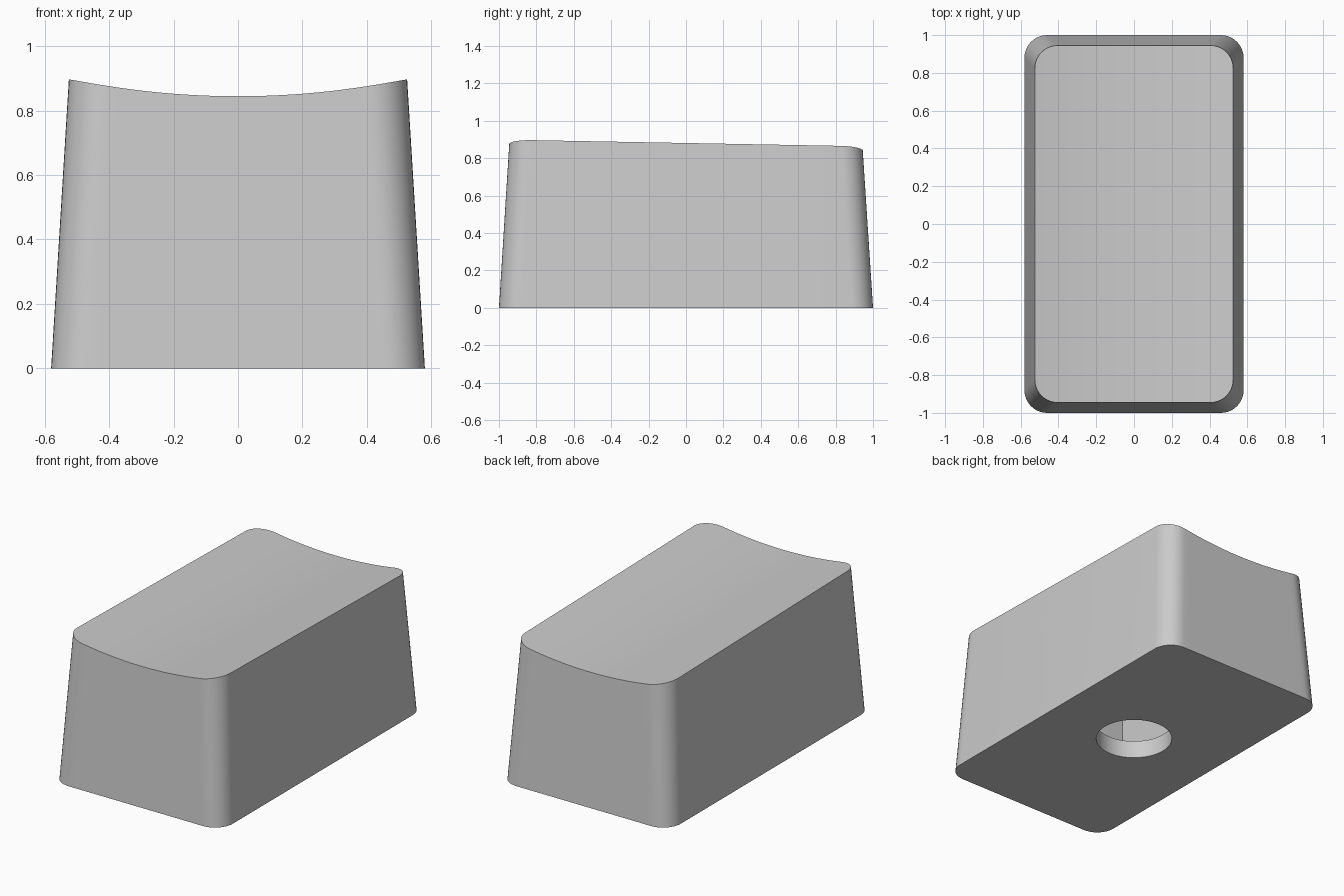
import bpy, bmesh, math

if "Cube" in bpy.data.objects:
    bpy.data.objects.remove(bpy.data.objects["Cube"], do_unlink=True)

# Material
grey = bpy.data.materials.new("light grey plastic")
grey.use_nodes = True
colour = (0.6, 0.6, 0.6, 1)
grey.diffuse_color = colour
grey.node_tree.nodes["Principled BSDF"].inputs["Base Color"].default_value = colour

CORNER, ARC_STEPS, DISH_STEPS = 0.12, 10, 20
DISH_RADIUS, TOP_Z, TILT, TAPER = 2.58, 0.827, 0.0185, 0.055


def columns(hx, hy):
    """Half outline of a rounded rectangle, as (x, y) with y > 0, left to right."""
    cx, cy = hx - CORNER, hy - CORNER
    arc = [(cx + CORNER * math.sin(a), cy + CORNER * math.cos(a))
           for a in (math.pi / 2 * i / ARC_STEPS for i in range(ARC_STEPS + 1))]
    left = [(-x, y) for x, y in reversed(arc)]
    middle = [(cx * (2 * i / DISH_STEPS - 1), hy) for i in range(1, DISH_STEPS)]
    return left + middle + arc


def dish_z(x, y):
    """Height of the tilted, scooped top."""
    return TOP_Z + DISH_RADIUS - math.sqrt(DISH_RADIUS ** 2 - x * x) - TILT * y


# Tapered body with scooped top, built from front-to-back strips
bm = bmesh.new()
base = columns(0.58, 1.0)
rim = columns(0.58 - TAPER, 1.0 - TAPER)
low, high = [], []
for side in (-1, 1):
    low.append([bm.verts.new((x, side * y, 0)) for x, y in base])
    high.append([bm.verts.new((x, side * y, dish_z(x, side * y))) for x, y in rim])
n = len(base)
for i in range(n - 1):
    bm.faces.new((high[0][i], high[0][i + 1], high[1][i + 1], high[1][i]))
    for s in (0, 1):
        bm.faces.new((low[s][i], low[s][i + 1], high[s][i + 1], high[s][i]))
for i in (0, n - 1):
    bm.faces.new((low[0][i], low[1][i], high[1][i], high[0][i]))
bm.faces.new(low[0] + low[1][::-1])
bmesh.ops.recalc_face_normals(bm, faces=bm.faces)
mesh = bpy.data.meshes.new("cap_body")
bm.to_mesh(mesh)
bm.free()
body = bpy.data.objects.new("cap_body", mesh)
bpy.context.collection.objects.link(body)
mesh.materials.append(grey)

# Inner cavity and the round opening underneath
bpy.ops.mesh.primitive_cube_add(size=1, location=(0, 0, 0.41))
cavity = bpy.context.object
cavity.name = "cavity_cutter"
cavity.scale = (0.8, 1.16, 0.6)
bpy.ops.mesh.primitive_cylinder_add(vertices=64, radius=0.22, depth=0.4, location=(0, 0, 0))
opening = bpy.context.object
opening.name = "opening_cutter"

bpy.ops.object.select_all(action='DESELECT')
body.select_set(True)
bpy.context.view_layer.objects.active = body
for cutter in (cavity, opening):
    cutter.hide_render = True
    cutter.data.materials.append(grey)
    cut = body.modifiers.new(cutter.name, 'BOOLEAN')
    cut.operation, cut.solver, cut.object = 'DIFFERENCE', 'EXACT', cutter
    bpy.ops.object.modifier_apply(modifier=cut.name)
for cutter in (cavity, opening):
    bpy.data.objects.remove(cutter, do_unlink=True)

bpy.ops.object.shade_smooth_by_angle(angle=math.radians(30))
